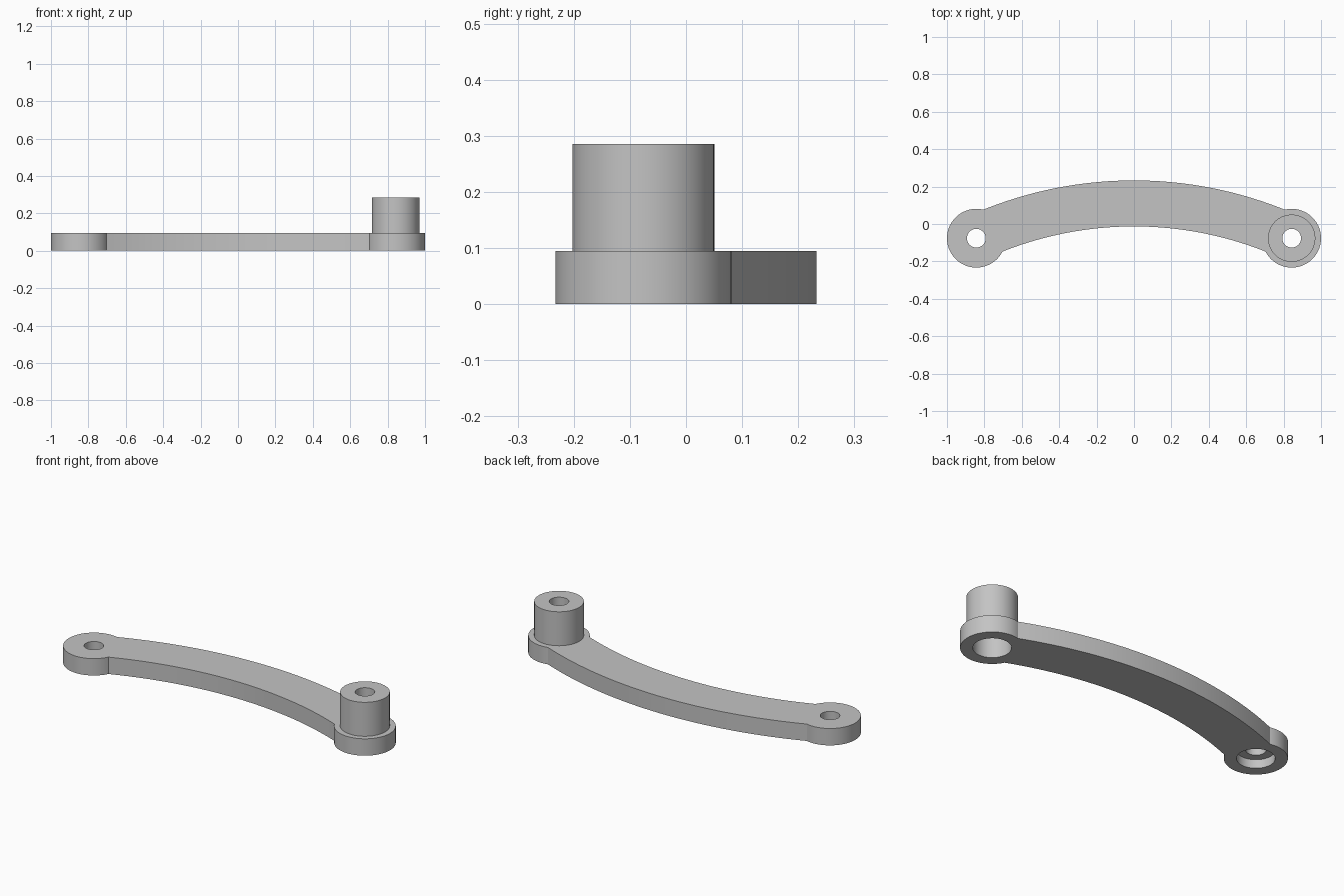
import bpy, bmesh, math

if "Cube" in bpy.data.objects:
    bpy.data.objects.remove(bpy.data.objects["Cube"], do_unlink=True)

THICK = 0.095          # arm and end disc thickness
TOP = 0.286            # top of the boss
END_X, END_Y = 0.843, -0.076
ARC_Y, ARC_R, HALF_W = -1.92, 2.03, 0.123

grey = bpy.data.materials.new("plain grey")
grey.use_nodes = True
colour = (0.55, 0.55, 0.55, 1)
grey.diffuse_color = colour
grey.node_tree.nodes["Principled BSDF"].inputs["Base Color"].default_value = colour


def prism(name, outline, z0, z1):
    """Extrude a flat outline from z0 up to z1."""
    bm = bmesh.new()
    base = bm.faces.new([bm.verts.new((x, y, z0)) for x, y in outline])
    out = bmesh.ops.extrude_face_region(bm, geom=[base])
    for v in out["geom"]:
        if isinstance(v, bmesh.types.BMVert):
            v.co.z = z1
    bmesh.ops.recalc_face_normals(bm, faces=bm.faces)
    mesh = bpy.data.meshes.new(name)
    bm.to_mesh(mesh)
    bm.free()
    mesh.materials.append(grey)
    obj = bpy.data.objects.new(name, mesh)
    bpy.context.collection.objects.link(obj)
    return obj


def cylinder(name, side, radius, z0, z1, n=72):
    angles = [math.tau * i / n for i in range(n)]
    return prism(name, [(side * END_X + radius * math.cos(a),
                         END_Y + radius * math.sin(a)) for a in angles], z0, z1)


def combine(target, other, operation):
    mod = target.modifiers.new(operation.lower(), "BOOLEAN")
    mod.operation, mod.solver, mod.object = operation, "EXACT", other
    bpy.context.view_layer.objects.active = target
    bpy.ops.object.modifier_apply(modifier=mod.name)
    bpy.data.objects.remove(other, do_unlink=True)


# Curved arm: a band between two concentric arcs
sweep = math.asin(END_X / ARC_R)
steps = [sweep * (i / 20 - 1) for i in range(41)]


def arc(r, angles):
    return [(r * math.sin(a), ARC_Y + r * math.cos(a)) for a in angles]


arm = prism("curved_link_arm",
            arc(ARC_R + HALF_W, steps) + arc(ARC_R - HALF_W, steps[::-1]), 0, THICK)

# Round ends and the raised boss on the left end
for side in (-1, 1):
    combine(arm, cylinder("end_disc", side, 0.157, 0, THICK), "UNION")
combine(arm, cylinder("boss", 1, 0.1265, 0.03, TOP), "UNION")

# Through holes, with wide recesses from below
for side, depth in ((-1, 0.048), (1, TOP - 0.048)):
    combine(arm, cylinder("bolt_hole", side, 0.05, -0.1, 0.4), "DIFFERENCE")
    combine(arm, cylinder("recess", side, 0.095, -0.1, depth), "DIFFERENCE")

# Smooth round walls, sharp rims
bpy.ops.object.select_all(action="DESELECT")
arm.select_set(True)
bpy.context.view_layer.objects.active = arm
bpy.ops.object.shade_smooth_by_angle(angle=math.radians(25))
